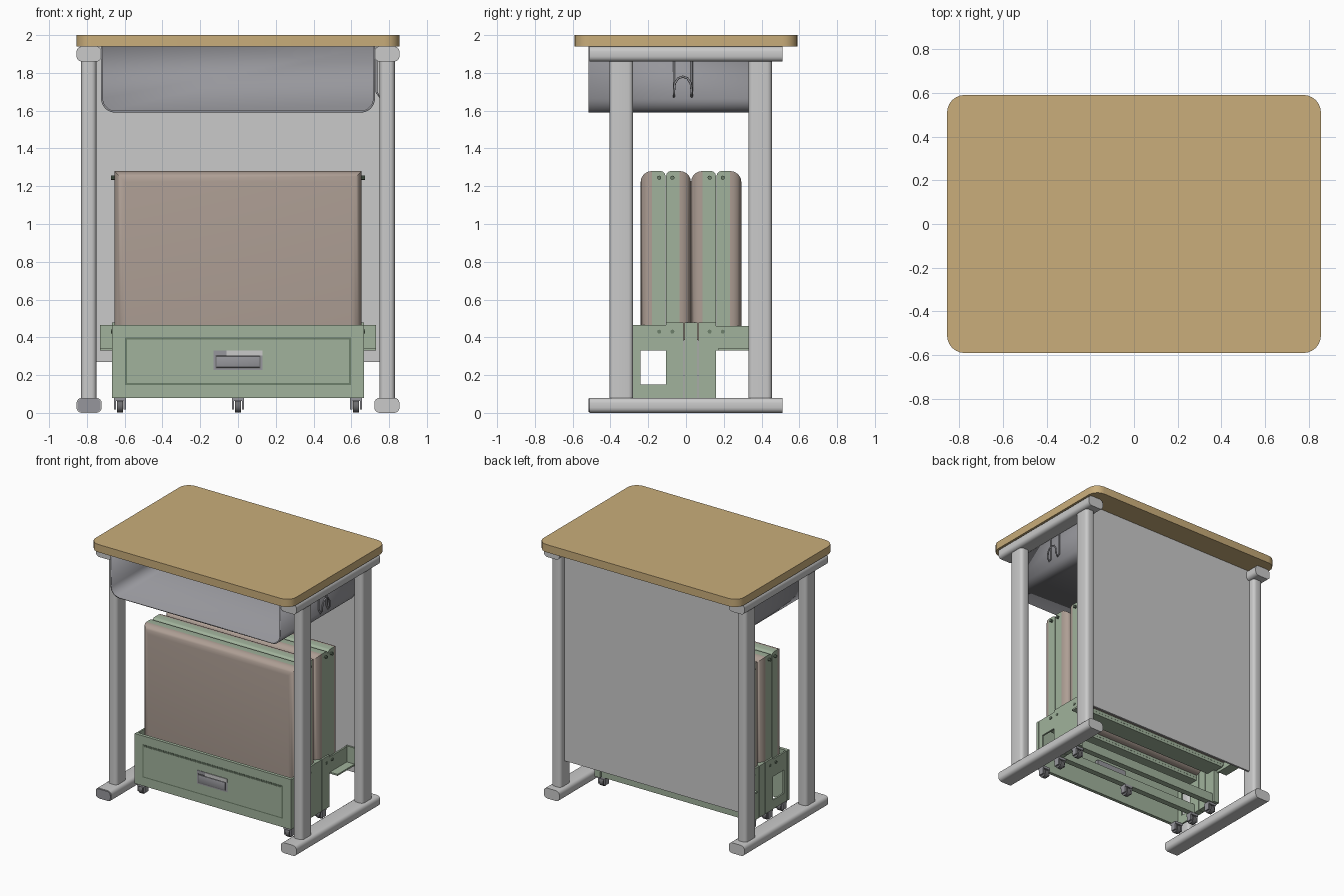
import bpy, bmesh, math

if "Cube" in bpy.data.objects:
    bpy.data.objects.remove(bpy.data.objects["Cube"], do_unlink=True)


def material(name, *srgb):
    lin = [c / 12.92 if c < 0.04 else ((c + 0.055) / 1.055) ** 2.4 for c in srgb]
    m = bpy.data.materials.new(name)
    m.use_nodes = True
    m.diffuse_color = (*lin, 1)
    m.node_tree.nodes["Principled BSDF"].inputs["Base Color"].default_value = (*lin, 1)
    return m


WOOD = material("wood", 0.79, 0.68, 0.48)
FRAME = material("light_grey", 0.79, 0.79, 0.79)
TRAY = material("blue_grey", 0.59, 0.59, 0.61)
GREEN = material("sage_green", 0.63, 0.70, 0.61)
DARK_GREEN = material("dark_green", 0.43, 0.50, 0.42)
FABRIC = material("taupe", 0.68, 0.62, 0.58)
DARK = material("dark_grey", 0.42, 0.42, 0.43)


def finish(name, bm, mat, smooth=True):
    bmesh.ops.recalc_face_normals(bm, faces=bm.faces)
    mesh = bpy.data.meshes.new(name)
    bm.to_mesh(mesh)
    bm.free()
    ob = bpy.data.objects.new(name, mesh)
    bpy.context.collection.objects.link(ob)
    mesh.materials.append(mat)
    if smooth:
        bpy.ops.object.select_all(action="DESELECT")
        ob.select_set(True)
        bpy.context.view_layer.objects.active = ob
        bpy.ops.object.shade_smooth_by_angle(angle=math.radians(35))
    return ob


def box(name, xs, ys, zs, mat, bevel=0, pick=None, seg=4):
    """Box from ranges; edges chosen by pick(start, end) are rounded."""
    bm = bmesh.new()
    bmesh.ops.create_cube(bm, size=1)
    for v in bm.verts:
        v.co = [r[0] if c < 0 else r[1] for c, r in zip(v.co, (xs, ys, zs))]
    if bevel:
        edges = [e for e in bm.edges if pick(e.verts[0].co, e.verts[1].co)]
        bmesh.ops.bevel(bm, geom=edges, offset=bevel, segments=seg,
                        profile=0.5, affect="EDGES")
    return finish(name, bm, mat, bool(bevel))


def along(axis):
    return lambda a, b: abs(a[axis] - b[axis]) > 1e-4


def on_plane(axis, value):
    return lambda a, b: abs(a[axis] - value) < 1e-4 and abs(b[axis] - value) < 1e-4


def span(a, b, s=1):
    return tuple(sorted((a * s, b * s)))


def cylinder_x(name, x0, x1, y, z, r, mat, seg=20):
    bm = bmesh.new()
    bmesh.ops.create_cone(bm, cap_ends=True, segments=seg, radius1=r, radius2=r, depth=1)
    for v in bm.verts:
        a, b, c = v.co
        v.co = ((x0 + x1) / 2 + c * (x1 - x0), y + a, z + b)
    return finish(name, bm, mat)


# Desk top and back panel
box("desk_top", (-0.855, 0.855), (-0.59, 0.59), (1.94, 2), WOOD, 0.08, along(2), 6)
box("back_panel", (-0.75, 0.75), (0.39, 0.405), (0.27, 1.94), FRAME)

# Side frames
for s, side in ((1, "left"), (-1, "right")):
    for part, z in (("foot", 0), ("top_rail", 1.86)):
        box(f"{side}_{part}", span(0.722, 0.855, s), (-0.51, 0.51), (z, z + 0.08),
            FRAME, 0.028, along(1))
    for part, y in (("front", -0.405), ("back", 0.33)):
        box(f"{side}_{part}_leg", span(0.75, 0.83, s), (y, y + 0.125), (0.07, 1.87),
            FRAME, 0.025, along(2))
box("right_foot_cap", (-0.85, -0.727), (-0.516, -0.509), (0.004, 0.076), TRAY,
    0.025, along(1))

# Open storage tray: a rounded U swept backwards and closed at the rear
outline = [(-0.725, 1.94)]
for cx, start in ((-0.65, 180), (0.65, 270)):
    for i in range(9):
        a = math.radians(start + i * 90 / 8)
        outline.append((cx + 0.075 * math.cos(a), 1.665 + 0.075 * math.sin(a)))
outline.append((0.725, 1.94))
bm = bmesh.new()
front = [bm.verts.new((x, -0.515, z)) for x, z in outline]
back = [bm.verts.new((x, 0.385, z)) for x, z in outline]
for i in range(len(outline) - 1):
    bm.faces.new((front[i], front[i + 1], back[i + 1], back[i]))
bm.faces.new(back)
tray = finish("storage_tray", bm, TRAY)
wall = tray.modifiers.new("wall", "SOLIDIFY")
wall.thickness = 0.01
wall.offset = -1 if tray.data.polygons[0].normal.x < 0 else 1

# Wire bag hook on the left of the tray
half = [(0.733, 0.047, 1.935), (0.733, 0.047, 1.70), (0.748, 0.047, 1.675),
        (0.762, 0.047, 1.70), (0.762, 0.042, 1.745), (0.762, 0.024, 1.772)]
path = half + [(0.762, 0, 1.78)] + [(x, -y, z) for x, y, z in reversed(half)]
curve = bpy.data.curves.new("bag_hook", "CURVE")
curve.dimensions = "3D"
curve.bevel_depth = 0.006
curve.bevel_resolution = 2
spline = curve.splines.new("POLY")
spline.points.add(len(path) - 1)
for p, (x, y, z) in zip(spline.points, path):
    p.co = (x, y - 0.017, z, 1)
curve.materials.append(TRAY)
bpy.context.collection.objects.link(bpy.data.objects.new("bag_hook", curve))

# Two folded seats, each made of two padded boards back to back
for n, mid in (("front", -0.107), ("rear", 0.16)):
    for d, facing in ((-1, "outer"), (1, "inner")):
        ys = span(0.002, 0.073, d)
        ys = (mid + ys[0], mid + ys[1])
        box(f"{n}_{facing}_board", (-0.655, 0.655), ys, (0.36, 1.28), GREEN,
            0.025, lambda a, b: on_plane(2, 1.28)(a, b) and on_plane(1, mid + d * 0.002)(a, b))
        pad = span(0.073, 0.133, d)
        edge = mid + d * 0.133
        box(f"{n}_{facing}_cushion", (-0.655, 0.655), (mid + pad[0], mid + pad[1]),
            (0.38, 1.28), FABRIC, 0.058, on_plane(1, edge), 6)
        for s in (1, -1):
            for z in (0.43, 1.245):
                x = span(0.655, 0.672, s)
                cylinder_x(f"{n}_{facing}_bolt", *x, mid + d * 0.035, z, 0.011, DARK_GREEN, 8)

# Front drawer panel with grooved field and recessed pull
box("drawer_panel", (-0.667, 0.667), (-0.305, -0.28), (0.08, 0.465), GREEN)
box("panel_groove", (-0.598, 0.598), (-0.308, -0.305), (0.147, 0.398), DARK_GREEN)
box("panel_field", (-0.588, 0.588), (-0.311, -0.305), (0.157, 0.388), GREEN)
box("pull_recess", (-0.13, 0.13), (-0.314, -0.25), (0.227, 0.33), TRAY)
box("pull_opening", (-0.06, 0.13), (-0.317, -0.314), (0.303, 0.33), FRAME)
box("pull_grip", (-0.115, 0.115), (-0.322, -0.31), (0.24, 0.302), TRAY,
    0.008, on_plane(1, -0.322), 2)
box("pull_shadow", (-0.119, 0.119), (-0.317, -0.31), (0.236, 0.306), DARK)

# Side plates, posts, rear brackets and casters
for s, side in ((1, "left"), (-1, "right")):
    plate = span(0.652, 0.665, s)
    post = span(0.62, 0.668, s)
    box(f"{side}_front_post", plate, (-0.28, -0.24), (0.08, 0.465), GREEN)
    box(f"{side}_upper_plate", plate, (-0.24, -0.1), (0.33, 0.465), GREEN)
    box(f"{side}_lower_plate", plate, (-0.24, -0.1), (0.08, 0.15), GREEN)
    for i, (y0, y1) in enumerate(((-0.107, -0.012), (-0.008, 0.062), (0.066, 0.16))):
        box(f"{side}_post_{i}", post, (y0, y1), (0.08, 0.478), GREEN)
    box(f"{side}_bracket_plate", plate, (0.16, 0.388), (0.33, 0.46), GREEN)
    box(f"{side}_bracket_shelf", span(0.655, 0.73, s), (0.17, 0.388), (0.33, 0.342), GREEN)
    box(f"{side}_bracket_flange", span(0.655, 0.73, s), (0.376, 0.389), (0.33, 0.465), GREEN)

# Cross beams
for name, ys, zs in (("front_beam", (-0.105, -0.06), (0.08, 0.15)),
                     ("rear_beam", (0.1, 0.145), (0.08, 0.15)),
                     ("front_seat_rail", (-0.18, -0.035), (0.34, 0.36)),
                     ("rear_seat_rail", (0.088, 0.232), (0.34, 0.36))):
    box(name, (-0.64, 0.64), ys, zs, GREEN)

for x, y in [(s * 0.625, y) for s in (1, -1) for y in (-0.265, -0.09, 0.11)] + [(0, -0.085)]:
    cylinder_x("caster_wheel", x - 0.016, x + 0.016, y, 0.034, 0.032, DARK)
    box("caster_top", (x - 0.032, x + 0.032), (y - 0.028, y + 0.028), (0.062, 0.081), TRAY)
    for s in (1, -1):
        xs = span(0.02, 0.032, s)
        box("caster_fork", (x + xs[0], x + xs[1]), (y - 0.022, y + 0.022), (0.018, 0.07), TRAY)
